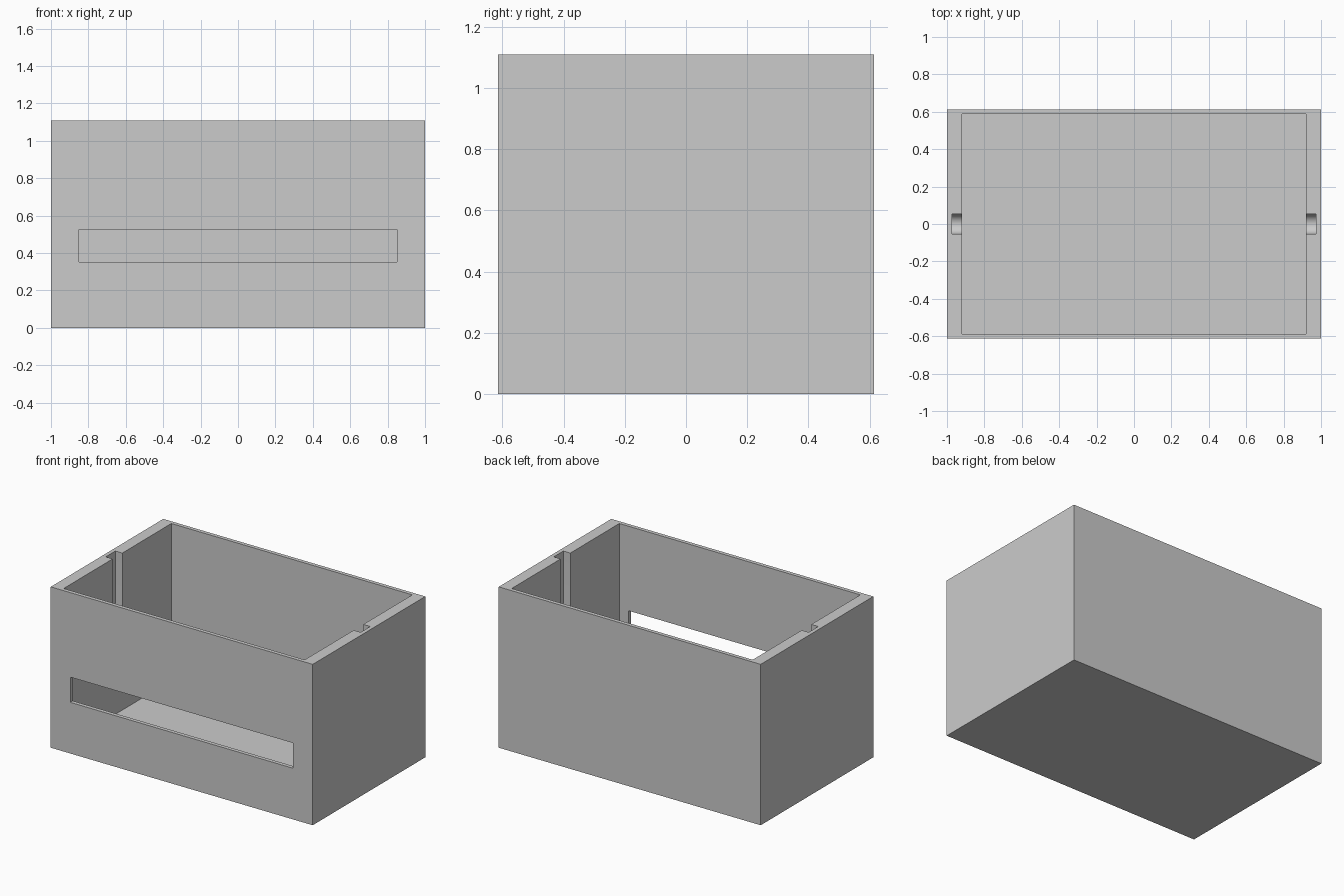
import bpy
import bmesh
import math
from mathutils import Matrix

cube = bpy.data.objects.get("Cube")
if cube:
    bpy.data.objects.remove(cube, do_unlink=True)

WIDTH, DEPTH, HEIGHT = 2.0, 1.227, 1.11
WALL = 0.0267          # front, back and floor thickness
SIDE = 0.08            # thicker side walls
GROOVE_X, GROOVE_R, GROOVE_Z = 0.973, 0.0525, 0.555

grey = bpy.data.materials.new("plain grey")
grey.use_nodes = True
colour = (0.6, 0.6, 0.6, 1)
grey.diffuse_color = colour
grey.node_tree.nodes["Principled BSDF"].inputs["Base Color"].default_value = colour


def finish(name, bm):
    mesh = bpy.data.meshes.new(name)
    bm.to_mesh(mesh)
    bm.free()
    mesh.materials.append(grey)
    obj = bpy.data.objects.new(name, mesh)
    bpy.context.collection.objects.link(obj)
    return obj


def box(name, low, high):
    bm = bmesh.new()
    size = [b - a for a, b in zip(low, high)]
    centre = [(a + b) / 2 for a, b in zip(low, high)]
    bmesh.ops.create_cube(bm, size=1, matrix=Matrix.Translation(centre) @ Matrix.Diagonal((*size, 1)))
    return finish(name, bm)


def prism_x(name, profile, x0, x1):
    """Extrude a (y, z) outline along x."""
    bm = bmesh.new()
    face = bm.faces.new([bm.verts.new((x0, y, z)) for y, z in profile])
    extruded = bmesh.ops.extrude_face_region(bm, geom=[face])["geom"]
    verts = [v for v in extruded if isinstance(v, bmesh.types.BMVert)]
    bmesh.ops.translate(bm, verts=verts, vec=(x1 - x0, 0, 0))
    bmesh.ops.recalc_face_normals(bm, faces=bm.faces)
    return finish(name, bm)


def cut(target, cutter):
    mod = target.modifiers.new(cutter.name, "BOOLEAN")
    mod.operation = "DIFFERENCE"
    mod.solver = "EXACT"
    mod.object = cutter
    bpy.context.view_layer.objects.active = target
    bpy.ops.object.modifier_apply(modifier=mod.name)
    bpy.data.objects.remove(cutter, do_unlink=True)


# Outer block
body = box("open_box", (-WIDTH / 2, -DEPTH / 2, 0), (WIDTH / 2, DEPTH / 2, HEIGHT))

# Main cavity, open at the top
inner_x, inner_y = WIDTH / 2 - SIDE, DEPTH / 2 - WALL
cut(body, box("cavity", (-inner_x, -inner_y, WALL), (inner_x, inner_y, HEIGHT + 0.2)))

# Long opening in the front wall
cut(body, box("front_slot", (-0.85, -DEPTH / 2 - 0.1, 0.353), (0.85, -inner_y + 0.1, 0.527)))

# Rod grooves in both side walls, with rounded bottoms
steps = 24
outline = [(GROOVE_R, HEIGHT + 0.1), (-GROOVE_R, HEIGHT + 0.1)]
for i in range(steps + 1):
    angle = math.pi * (1 + i / steps)
    outline.append((GROOVE_R * math.cos(angle), GROOVE_Z + GROOVE_R * math.sin(angle)))
for side in (-1, 1):
    cut(body, prism_x("rod_groove", outline, side * (inner_x - 0.1), side * GROOVE_X))

# Smooth only the rounded groove bottoms
bpy.ops.object.select_all(action="DESELECT")
body.select_set(True)
bpy.context.view_layer.objects.active = body
bpy.ops.object.shade_smooth_by_angle(angle=math.radians(30))
